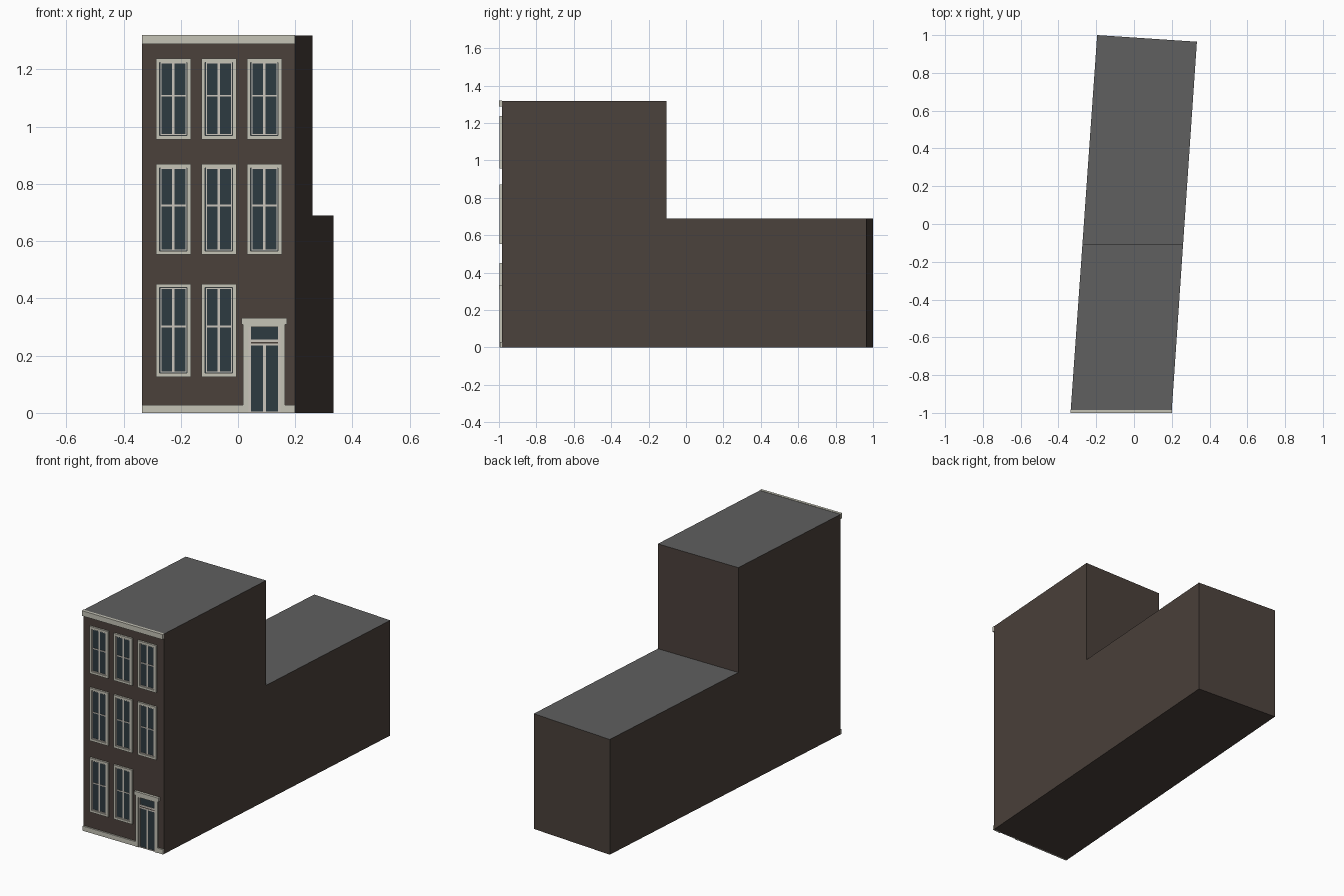
import bpy
import bmesh

if "Cube" in bpy.data.objects:
    bpy.data.objects.remove(bpy.data.objects["Cube"], do_unlink=True)


def material(name, color):
    m = bpy.data.materials.new(name)
    m.use_nodes = True
    m.diffuse_color = (*color, 1)
    m.node_tree.nodes["Principled BSDF"].inputs["Base Color"].default_value = (*color, 1)
    return m


BRICK = material("brown brick", (0.07, 0.053, 0.044))
ROOF = material("grey roofing", (0.115, 0.115, 0.115))
STONE = material("pale stone", (0.56, 0.55, 0.47))
PAINT = material("sash paint", (0.6, 0.56, 0.5))
GLASS = material("dark glass", (0.026, 0.043, 0.052))

WALL = -0.985          # plane of the street wall
LEFT, RIGHT = -0.335, 0.2


def finish(name, bm, *mats):
    bmesh.ops.recalc_face_normals(bm, faces=bm.faces)
    mesh = bpy.data.meshes.new(name)
    bm.to_mesh(mesh)
    bm.free()
    for m in mats:
        mesh.materials.append(m)
    obj = bpy.data.objects.new(name, mesh)
    bpy.context.collection.objects.link(obj)
    return obj


def add_box(bm, x0, x1, z0, z1, depth):
    """Box standing out from the street wall by depth."""
    box = bmesh.ops.create_cube(bm, size=1)["verts"]
    for v in box:
        v.co.x = x1 if v.co.x > 0 else x0
        v.co.y = WALL + 0.001 if v.co.y > 0 else WALL - depth
        v.co.z = z1 if v.co.z > 0 else z0


def boxes(name, mat, depth, *rects):
    bm = bmesh.new()
    for r in rects:
        add_box(bm, *r, depth)
    return finish(name, bm, mat)


def border(x0, x1, z0, z1, w):
    """Four rectangles framing an opening, w wide, inside the given outline."""
    return [(x0, x0 + w, z0, z1), (x1 - w, x1, z0, z1),
            (x0 + w, x1 - w, z0, z0 + w), (x0 + w, x1 - w, z1 - w, z1)]


# Building body: a stepped side profile swept between two slanted party walls
def side(x_front, x_back, y_back, y_step=-0.105):
    x_step = x_front + (x_back - x_front) * (y_step - WALL) / (y_back - WALL)
    front, step, back = (x_front, WALL), (x_step, y_step), (x_back, y_back)
    plan = [(front, 0), (back, 0), (back, 0.69), (step, 0.69), (step, 1.318), (front, 1.318)]
    return [(x, y, z) for (x, y), z in plan]


bm = bmesh.new()
a = [bm.verts.new(p) for p in side(LEFT, -0.195, 1.0)]
b = [bm.verts.new(p) for p in side(RIGHT, 0.333, 0.965)]
bm.faces.new(a)
bm.faces.new(b)
for i in range(len(a)):
    j = (i + 1) % len(a)
    bm.faces.new((a[i], a[j], b[j], b[i]))
bmesh.ops.recalc_face_normals(bm, faces=bm.faces)
for f in bm.faces:
    f.material_index = int(f.normal.z > 0.5)
finish("building_body", bm, BRICK, ROOF)

# Stone cornice and plinth, the plinth broken by the doorway
boxes("cornice", STONE, 0.015, (LEFT, RIGHT, 1.289, 1.32))
boxes("plinth", STONE, 0.009, (LEFT, 0.018, 0, 0.028), (0.163, RIGHT, 0, 0.028))


# Sash windows
def window(name, cx, z0, z1, bar):
    x0, x1 = cx - 0.061, cx + 0.061
    boxes(name + "_surround", STONE, 0.011, *border(x0, x1, z0, z1, 0.0135))
    boxes(name + "_glass", GLASS, 0.003, (x0 + 0.013, x1 - 0.013, z0 + 0.013, z1 - 0.013))
    boxes(name + "_sash", PAINT, 0.006,
          *border(x0 + 0.0155, x1 - 0.0155, z0 + 0.0145, z1 - 0.0145, 0.0035),
          (cx - 0.0045, cx + 0.0045, z0 + 0.015, z1 - 0.015),
          (x0 + 0.016, x1 - 0.016, bar - 0.003, bar + 0.003))


COLUMNS = (-0.226, -0.067, 0.092)
ROWS = (("ground", 0.126, 0.451, 0.302, 2),
        ("middle", 0.553, 0.87, 0.725, 3),
        ("upper", 0.956, 1.238, 1.108, 3))
for floor, z0, z1, bar, count in ROWS:
    for n, cx in enumerate(COLUMNS[:count], 1):
        window(f"{floor}_window_{n}", cx, z0, z1, bar)

# Doorway: jambs, header, glazed double door and fanlight
D0, D1, DC = 0.037, 0.148, 0.0925
boxes("door_jambs", STONE, 0.011, (0.017, 0.036, 0, 0.31), (0.149, 0.164, 0, 0.31),
      (0.036, 0.149, 0.3, 0.31))
boxes("door_header", STONE, 0.015, (0.012, 0.172, 0.309, 0.332))
boxes("door_glass", GLASS, 0.003, (D0, D1, 0, 0.3))
boxes("door_frame", PAINT, 0.006,
      (D0, 0.045, 0, 0.3), (0.14, D1, 0, 0.3),
      (0.045, 0.14, 0.235, 0.243), (0.045, 0.14, 0.248, 0.257),
      (DC - 0.0045, DC + 0.0045, 0, 0.236), (0.045, 0.14, 0, 0.005))
boxes("door_lintel_gap", BRICK, 0.005, (0.045, 0.14, 0.243, 0.248))
